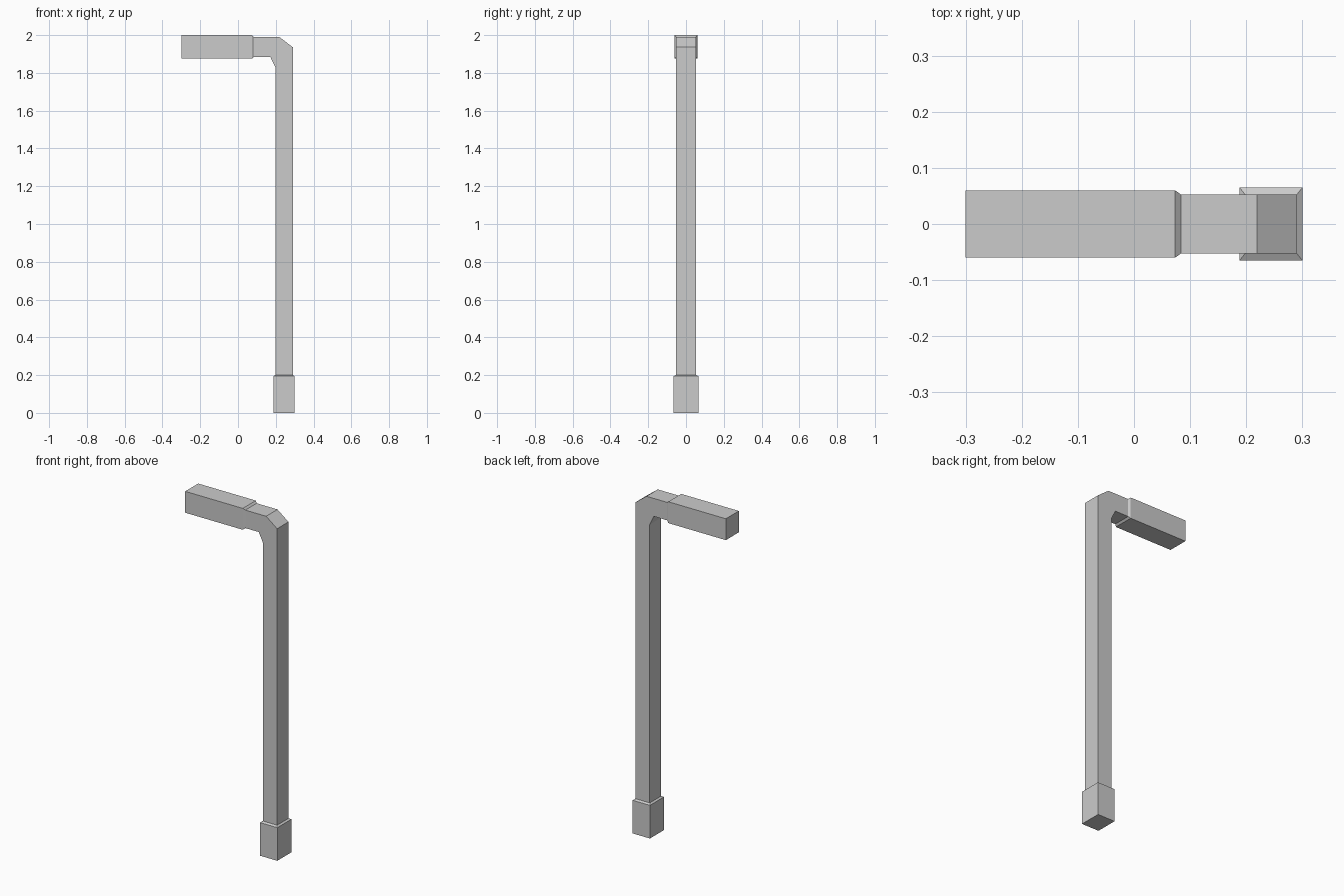
import bpy, bmesh

if "Cube" in bpy.data.objects:
    bpy.data.objects.remove(bpy.data.objects["Cube"])

# Rectangular cross-sections from foot to grip end:
# (outer x, outer z, inner x, inner z, half width in y)
sections = [
    (0.300, 0.000, 0.188, 0.000, 0.065),    # foot bottom
    (0.300, 0.194, 0.188, 0.194, 0.065),    # foot top
    (0.290, 0.201, 0.198, 0.201, 0.0525),   # shaft start
    (0.290, 1.936, 0.198, 1.830, 0.0525),   # bend start
    (0.219, 1.990, 0.171, 1.885, 0.0525),   # bend end
    (0.084, 1.990, 0.084, 1.885, 0.0525),   # arm end
    (0.073, 2.000, 0.073, 1.875, 0.060),    # grip start
    (-0.300, 2.000, -0.300, 1.875, 0.060),  # grip end
]


def loft(name, rings):
    """Skin the rings into one closed flat-shaded object."""
    bm = bmesh.new()
    loops = []
    for ox, oz, ix, iz, w in rings:
        corners = ((ox, -w, oz), (ox, w, oz), (ix, w, iz), (ix, -w, iz))
        loops.append([bm.verts.new(c) for c in corners])
    for a, b in zip(loops, loops[1:]):
        for i in range(4):
            j = (i + 1) % 4
            bm.faces.new((a[i], a[j], b[j], b[i]))
    bm.faces.new(loops[0])
    bm.faces.new(loops[-1])
    bmesh.ops.recalc_face_normals(bm, faces=bm.faces)
    mesh = bpy.data.meshes.new(name)
    bm.to_mesh(mesh)
    bm.free()
    obj = bpy.data.objects.new(name, mesh)
    bpy.context.collection.objects.link(obj)
    return obj


# Bent cane: foot, shaft, elbow and grip in one skin
loft("walking_cane", sections)
